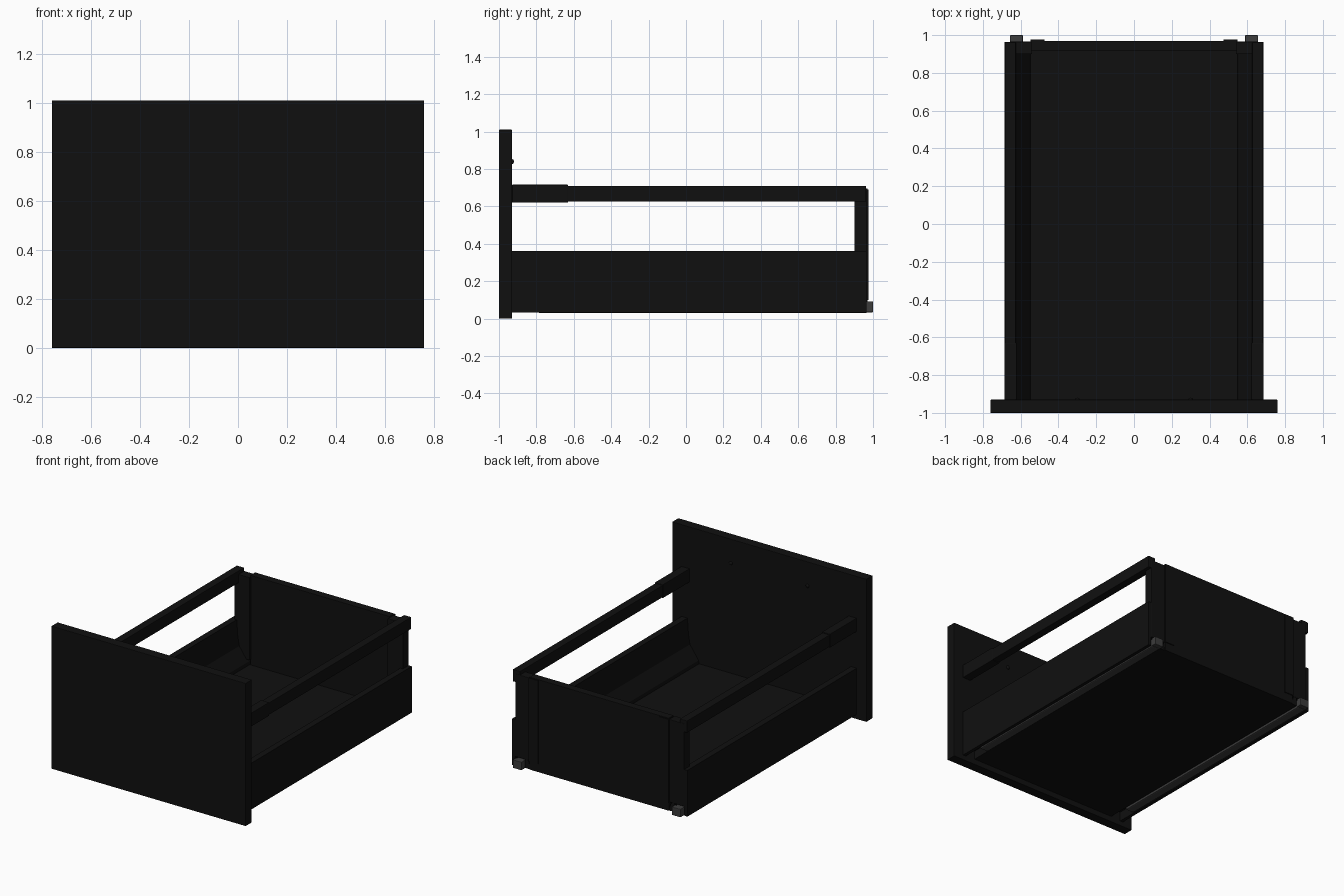
import bpy, bmesh

if "Cube" in bpy.data.objects:
    bpy.data.objects.remove(bpy.data.objects["Cube"])


def material(name, v):
    m = bpy.data.materials.new(name)
    m.diffuse_color = (v, v, v, 1)
    m.use_nodes = True
    m.node_tree.nodes["Principled BSDF"].inputs["Base Color"].default_value = m.diffuse_color
    return m


BLACK = material("black", 0.005)
GREY = material("dark_grey", 0.045)


def finish(name, bm, mat, mirror, bevel):
    bmesh.ops.recalc_face_normals(bm, faces=bm.faces)
    me = bpy.data.meshes.new(name)
    bm.to_mesh(me)
    bm.free()
    me.materials.append(mat)
    ob = bpy.data.objects.new(name, me)
    bpy.context.collection.objects.link(ob)
    if bevel:
        b = ob.modifiers.new("bevel", "BEVEL")
        b.width, b.segments = bevel, 2
    if mirror:
        m = ob.modifiers.new("mirror", "MIRROR")
        m.use_mirror_merge = False
    return ob


def box(name, x, y, z, mat=BLACK, mirror=False, bevel=0.0):
    bm = bmesh.new()
    bmesh.ops.create_cube(bm, size=1)
    for v in bm.verts:
        v.co = [(a + b) / 2 + c * (b - a) for (a, b), c in zip((x, y, z), v.co)]
    return finish(name, bm, mat, mirror, bevel)


def extrusion(name, profile, y, mat=BLACK, bevel=0.0):
    """Sweep an x-z profile along y, mirrored to both sides."""
    bm = bmesh.new()
    face = bm.faces.new([bm.verts.new((px, y[0], pz)) for px, pz in profile])
    out = bmesh.ops.extrude_face_region(bm, geom=[face])
    verts = [g for g in out["geom"] if isinstance(g, bmesh.types.BMVert)]
    bmesh.ops.translate(bm, verts=verts, vec=(0, y[1] - y[0], 0))
    return finish(name, bm, mat, True, bevel)


# Front panel
box("front_panel", (-0.76, 0.76), (-1, -0.93), (0, 1.01), bevel=0.003)

# Low side walls: slim top, sloping inner face, channel below for the slides
extrusion("side_wall", [
    (0.685, 0.034), (0.685, 0.361), (0.64, 0.361), (0.632, 0.25),
    (0.62, 0.18), (0.553, 0.085), (0.545, 0.04), (0.585, 0.04),
    (0.585, 0.1), (0.662, 0.1), (0.662, 0.034)], (-0.93, 0.964))

# Floor and back
box("floor_panel", (-0.55, 0.55), (-0.93, 0.965), (0.04, 0.062))
box("back_panel", (-0.545, 0.545), (0.915, 0.97), (0.04, 0.695), bevel=0.002)

# Rear corner posts with flanges wrapping the back panel
box("rear_post", (0.54, 0.66), (0.9, 0.965), (0.1, 0.685), mirror=True, bevel=0.003)
box("rear_flange", (0.475, 0.548), (0.965, 0.976), (0.1, 0.69), mirror=True)

# Upper gallery rails with thicker front sleeves
box("side_rail", (0.625, 0.683), (-0.93, 0.963), (0.625, 0.71), mirror=True, bevel=0.004)
box("rail_sleeve", (0.622, 0.686), (-0.93, -0.63), (0.62, 0.716), mirror=True, bevel=0.004)

# Runners under the sides, with rear stop blocks
box("runner", (0.592, 0.655), (-0.79, 0.97), (0.03, 0.09), GREY, True, 0.008)
box("runner_stop", (0.588, 0.657), (0.962, 1.0), (0.034, 0.092), GREY, True, 0.004)

# Small round bumpers on the inside of the front panel
bpy.ops.mesh.primitive_uv_sphere_add(segments=16, ring_count=8, radius=0.013)
bumper = bpy.context.object
bumper.name = "front_bumper"
for v in bumper.data.vertices:
    v.co.x += 0.3
    v.co.y = v.co.y * 0.8 - 0.93
    v.co.z += 0.84
bumper.data.materials.append(BLACK)
bpy.ops.object.shade_smooth_by_angle()
bumper.modifiers.new("mirror", "MIRROR")
